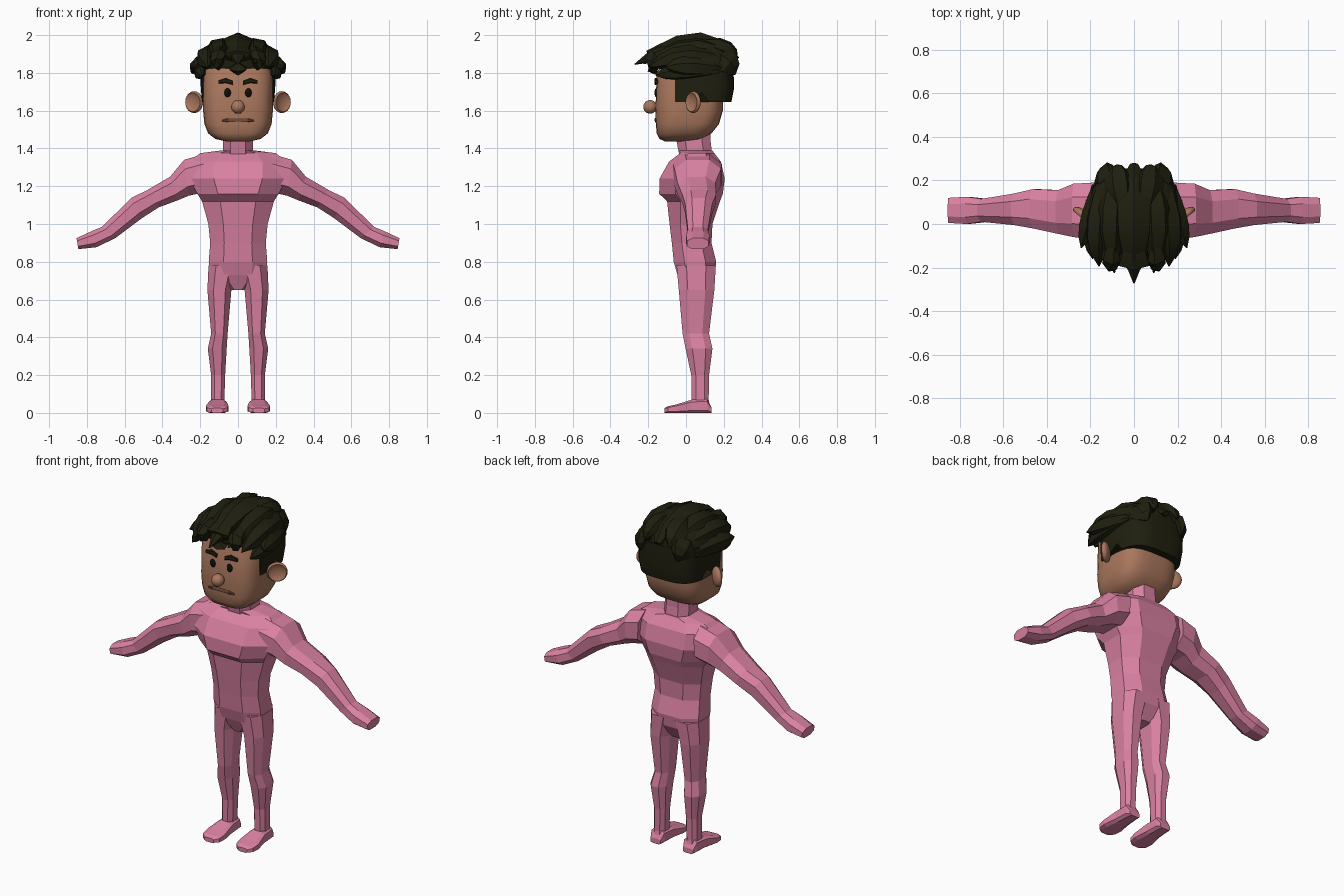
import bpy, bmesh, math
from mathutils import Vector as V

if "Cube" in bpy.data.objects:
    bpy.data.objects.remove(bpy.data.objects["Cube"])


def material(name, rgb):
    m = bpy.data.materials.new(name)
    m.diffuse_color = (*rgb, 1)
    m.use_nodes = True
    m.node_tree.nodes["Principled BSDF"].inputs["Base Color"].default_value = m.diffuse_color
    return m


PINK = material("pink", (0.70, 0.22, 0.36))
SKIN = material("skin", (0.40, 0.185, 0.11))
HAIR = material("dark hair", (0.014, 0.014, 0.005))
BLACK = material("eye black", (0.004, 0.004, 0.003))
LIP = material("lip brown", (0.17, 0.075, 0.045))


def finish(name, bm, mat, smooth=None, mirror=False):
    bmesh.ops.recalc_face_normals(bm, faces=bm.faces)
    me = bpy.data.meshes.new(name)
    bm.to_mesh(me)
    bm.free()
    me.materials.append(mat)
    if smooth:
        me.shade_smooth()
        me.set_sharp_from_angle(angle=math.radians(smooth))
    ob = bpy.data.objects.new(name, me)
    bpy.context.collection.objects.link(ob)
    if mirror:
        mod = ob.modifiers.new("mirror", 'MIRROR')
        mod.use_mirror_merge = False
    return ob


def ring(c, u, v, n=8, e=0.8):
    """Superellipse ring about c, reaching u and v with flat sides."""
    c, u, v = V(c), V(u), V(v)
    pts = []
    for i in range(n):
        a = 2 * math.pi * (i + 0.5) / n
        s, t = math.cos(a), math.sin(a)
        pts.append((math.copysign(abs(s) ** e, s), math.copysign(abs(t) ** e, t)))
    m = max(p[0] for p in pts)
    return [c + u * (s / m) + v * (t / m) for s, t in pts]


def level(z, hw, yf, yb, xc=0, n=8, e=0.8):
    """Horizontal ring from half width and front/back y."""
    return ring((xc, (yf + yb) / 2, z), (hw, 0, 0), (0, (yb - yf) / 2, 0), n, e)


def loft(name, rings, mat, smooth=None, mirror=False):
    bm = bmesh.new()
    vs = [[bm.verts.new(p) for p in r] for r in rings]
    n = len(vs[0])
    for a, b in zip(vs, vs[1:]):
        for i in range(n):
            j = (i + 1) % n
            bm.faces.new((a[i], a[j], b[j], b[i]))
    bm.faces.new(vs[0])
    bm.faces.new(vs[-1])
    return finish(name, bm, mat, smooth, mirror)


def ball(name, c, a, b, n, mat, mirror=False, dish=False):
    """Ellipsoid with axis vectors a, b, n; dish hollows the n side."""
    bm = bmesh.new()
    bmesh.ops.create_uvsphere(bm, u_segments=20, v_segments=12, radius=1)
    for v in bm.verts:
        x, y, z = v.co
        if dish and z > 0.6:
            z = 1.0 - z
        v.co = V(c) + V(a) * x + V(b) * y + V(n) * z
    return finish(name, bm, mat, 50, mirror)


# Torso, from neck to crotch
loft("torso", [level(*r) for r in [
    (1.39, .085, -.035, .14), (1.375, .20, -.03, .15), (1.33, .26, -.09, .185),
    (1.24, .26, -.14, .205), (1.16, .215, -.142, .195), (1.12, .19, -.10, .18),
    (1.0, .157, -.087, .14), (.9, .147, -.075, .135), (.8, .155, -.065, .16),
    (.73, .15, -.045, .15), (.65, .04, -.01, .10)]], PINK)
loft("neck", [level(*r) for r in [
    (1.50, .075, -.055, .13), (1.44, .08, -.05, .13), (1.36, .08, -.035, .14)]], PINK)

# Arms: top point, bottom point, front and back y of each ring
arm = []
for xt, zt, xb, zb, yf, yb in [
        (.18, 1.37, .19, 1.165, -.07, .19), (.285, 1.34, .26, 1.15, -.06, .185),
        (.36, 1.25, .32, 1.125, -.045, .155), (.48, 1.18, .42, 1.088, -.02, .16),
        (.565, 1.138, .51, 1.03, -.005, .14), (.72, .985, .65, .925, .01, .115),
        (.775, .962, .75, .877, 0, .125), (.855, .925, .845, .867, .005, .12)]:
    arm.append(ring(((xt + xb) / 2, (yf + yb) / 2, (zt + zb) / 2),
                    ((xt - xb) / 2, 0, (zt - zb) / 2), (0, (yb - yf) / 2, 0)))
loft("arm", arm, PINK, mirror=True)

# Legs and feet
loft("leg", [level(z, (o - i) / 2, f, b, (o + i) / 2) for z, i, o, f, b in [
    (.78, .0, .156, -.05, .158), (.65, .035, .162, -.038, .15),
    (.42, .055, .142, -.018, .122), (.34, .06, .16, -.002, .14),
    (.20, .068, .142, .028, .122), (.07, .072, .142, .03, .12),
    (.02, .07, .145, .02, .13)]], PINK, mirror=True)
loft("foot", [ring(((i + o) / 2, y, h / 2), ((o - i) / 2, 0, 0), (0, 0, h / 2), 8, .5)
              for y, i, o, h in [(.135, .075, .14, .03), (.11, .065, .15, .075),
                                 (.03, .06, .155, .07), (-.05, .05, .17, .045),
                                 (-.095, .055, .165, .035), (-.115, .08, .14, .025)]],
     PINK, mirror=True)

# Head
loft("head", [level(*r, 0, 32, .6) for r in [
    (1.437, .06, -.11, .02), (1.45, .12, -.14, .08), (1.48, .158, -.155, .135),
    (1.53, .178, -.16, .175), (1.6, .185, -.162, .195), (1.8, .185, -.155, .2),
    (1.9, .15, -.1, .16)]], SKIN, 50)
ball("nose", (0, -.19, 1.62), (.036, 0, 0), (0, .036, 0), (0, 0, .036), SKIN)
ball("ear", (.232, .038, 1.645), (.045, .035, 0), (0, 0, .058), (.015, -.02, 0),
     SKIN, True, True)

# Face details
ball("eye", (.055, -.157, 1.695), (.018, 0, 0), (0, 0, .024), (0, -.01, 0), BLACK, True)
loft("eyebrow", [ring((x, y, z), (0, .009, 0), (0, 0, h), 8, .5) for x, y, z, h in [
    (.027, -.158, 1.748, .011), (.065, -.157, 1.76, .014), (.103, -.15, 1.752, .009)]],
     HAIR, mirror=True)
loft("mouth", [ring((x, y, z), (0, .006, 0), (0, 0, h)) for x, y, z, h in [
    (-.085, -.156, 1.547, .004), (-.05, -.160, 1.55, .01), (0, -.161, 1.551, .009),
    (.05, -.160, 1.55, .01), (.085, -.156, 1.547, .004)]], LIP)

# Close hair round the back and sides, raised above the ears
cap = []
for z, hw, yb in [(1.645, .19, .24), (1.72, .197, .255), (1.85, .2, .25)]:
    pts = level(z, hw, -.16, yb, 0, 40, .6)
    for p in pts:
        p.y = max(p.y, -.058)
        if z < 1.7 and 0 < p.y < .085:
            p.z = 1.695
    cap.append(pts)
loft("hair_sides", cap, HAIR, 40)

# Hair crown, lifted at the front
crown = [level(*r, 0, 20, .75) for r in [
    (1.81, .20, -.15, .24), (1.87, .205, -.16, .25), (1.92, .165, -.1, .235),
    (1.965, .08, 0, .18)]]
for p in crown[0]:
    p.z -= .1 * p.y
loft("hair_crown", crown, HAIR, 40)


def lock(name, start, mid, end, w, t, mirror=True):
    """Pointed lock along a curve through three points."""
    s, m, e = V(start), V(mid), V(end)
    c = 2 * m - (s + e) / 2
    out = V((m.x * 1.2, 0, m.z - 1.75))
    rings = []
    for k, f in [(0, .25), (.2, .75), (.45, 1), (.65, .95), (.83, .65), (1, .04)]:
        p = s * (1 - k) ** 2 + c * 2 * k * (1 - k) + e * k * k
        d = ((c - s) * (1 - k) + (e - c) * k).normalized()
        side = d.cross(out).normalized()
        rings.append(ring(p, side * w * f, side.cross(d) * t * f, 6, 1))
    return loft(name, rings, HAIR, 30, mirror)


# Swept locks, fringe and back tufts
lock("centre_lock", (0, .27, 1.87), (0, .05, 1.95), (0, -.272, 1.845), .075, .055, False)
lock("centre_fringe", (0, -.06, 1.94), (0, -.18, 1.88), (0, -.15, 1.788), .07, .04, False)
for name, s, m, e, w, t in [
        ("top_lock", (.07, .25, 1.87), (.11, .04, 1.925), (.09, -.225, 1.85), .06, .05),
        ("upper_side_lock", (.13, .22, 1.86), (.165, 0, 1.885), (.16, -.195, 1.83), .055, .05),
        ("side_lock", (.16, .21, 1.82), (.2, .03, 1.835), (.243, -.11, 1.83), .05, .04),
        ("low_side_lock", (.185, .18, 1.81), (.2, -.02, 1.81), (.19, -.16, 1.785), .04, .03),
        ("side_fringe", (.1, -.05, 1.92), (.11, -.16, 1.88), (.1, -.15, 1.815), .05, .035),
        ("back_tuft", (.05, .03, 1.94), (.075, .18, 1.935), (.08, .272, 1.87), .06, .04),
        ("low_back_tuft", (.1, .1, 1.87), (.13, .2, 1.86), (.12, .26, 1.79), .07, .04)]:
    lock(name, s, m, e, w, t)
